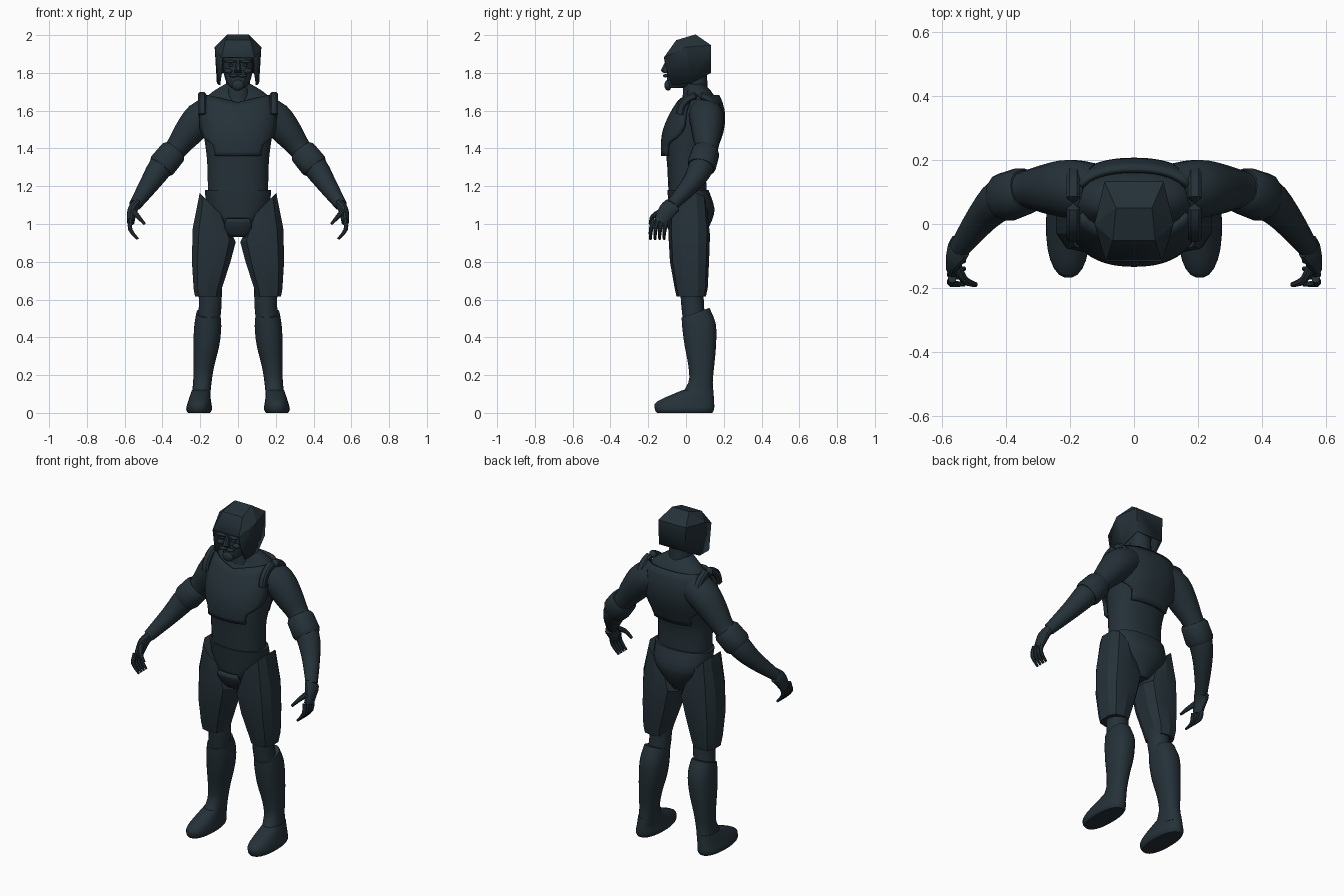
import bpy, bmesh, math
from mathutils import Vector, Matrix

cube = bpy.data.objects.get("Cube")
if cube:
    bpy.data.objects.remove(cube, do_unlink=True)

# One flat colour for the whole figure
slate = bpy.data.materials.new("dark_slate")
slate.use_nodes = True
tone = (.018, .031, .04, 1)
slate.diffuse_color = tone
slate.node_tree.nodes["Principled BSDF"].inputs["Base Color"].default_value = tone


def make(name, verts, faces, angle=40, pair=False, thick=0):
    """Create a mesh object; a pair also gets a mirrored twin."""
    sides = (("left_", 1), ("right_", -1)) if pair else (("", 1),)
    for prefix, side in sides:
        mesh = bpy.data.meshes.new(prefix + name)
        mesh.from_pydata([(x * side, y, z) for x, y, z in verts], [], faces)
        bm = bmesh.new()
        bm.from_mesh(mesh)
        bmesh.ops.recalc_face_normals(bm, faces=bm.faces)
        bm.to_mesh(mesh)
        bm.free()
        mesh.materials.append(slate)
        mesh.shade_smooth()
        mesh.set_sharp_from_angle(angle=math.radians(angle))
        obj = bpy.data.objects.new(prefix + name, mesh)
        bpy.context.collection.objects.link(obj)
        if thick:
            shell = obj.modifiers.new("thickness", "SOLIDIFY")
            shell.thickness = thick
            shell.offset = 0


def flow(rows, steps):
    """Smoothly interpolate between rows of numbers."""
    out = []
    last = len(rows) - 1
    for i in range(last):
        before, start, end, after = (rows[min(max(i + k, 0), last)] for k in (-1, 0, 1, 2))
        for j in range(steps):
            t = j / steps
            row = []
            for p, q, r, s in zip(before, start, end, after):
                leave, arrive = (r - p) / 2, (s - q) / 2
                row.append(q + t * leave + t * t * (3 * (r - q) - 2 * leave - arrive)
                           + t ** 3 * (2 * (q - r) + leave + arrive))
            out.append(row)
    return out + [list(rows[-1])]


def skin(count, sides):
    """Faces joining a series of rings, closed at both ends."""
    faces = [(r * sides + i, r * sides + (i + 1) % sides,
              (r + 1) * sides + (i + 1) % sides, (r + 1) * sides + i)
             for r in range(count - 1) for i in range(sides)]
    return faces + [tuple(range(sides)), tuple(range((count - 1) * sides, count * sides))]


def unit_ring(sides, power):
    """Rounded square of radius one; a power of two gives a circle."""
    for i in range(sides):
        angle = math.tau * (i + .5) / sides
        c, s = math.cos(angle), math.sin(angle)
        yield (math.copysign(abs(c) ** (2 / power), c),
               math.copysign(abs(s) ** (2 / power), s))


def stack(name, rows, sides=24, power=2.3, steps=3, angle=40, pair=False, tilt=(0, 0)):
    """Level rings: z, x min, x max, y min, y max. The tilt slopes the top ring."""
    rows = flow(rows, steps)
    verts = []
    for i, (z, x0, x1, y0, y1) in enumerate(rows):
        weight = (i / (len(rows) - 1)) ** 4
        for u, v in unit_ring(sides, power):
            dx, dy = u * (x1 - x0) / 2, v * (y1 - y0) / 2
            slope = weight * (tilt[0] * dx + tilt[1] * dy)
            verts.append(((x0 + x1) / 2 + dx, (y0 + y1) / 2 + dy, z + slope))
    make(name, verts, skin(len(rows), sides), angle, pair)


def centred(name, rows, **options):
    """Level rings about the middle: z, half width, y min, y max."""
    stack(name, [(z, -w, w, front, back) for z, w, front, back in rows], **options)


def limb(name, rows, sides=16, power=2, steps=3, depth=1, pair=True):
    """Rings along a path: x, y, z, radius."""
    rows = flow(rows, steps)
    points = [Vector(row[:3]) for row in rows]
    verts = []
    for i, point in enumerate(points):
        along = points[min(i + 1, len(points) - 1)] - points[max(i - 1, 0)]
        across = along.cross(Vector((0, 1, 0))).normalized()
        deep = along.cross(across).normalized() * depth
        verts += [point + (across * u + deep * v) * rows[i][3] for u, v in unit_ring(sides, power)]
    make(name, verts, skin(len(rows), sides), pair=pair)


def drape(name, outline, body, side, dip=0, gap=.018, cols=16):
    """Plate laid over a centred body; outline: z, half width. Side -1 is the front."""
    body = flow(body, 3)
    outline = flow(outline, 2)
    verts = []
    for i, (edge, half_width) in enumerate(outline):
        for j in range(cols + 1):
            t = 2 * j / cols - 1
            z = edge - dip * (1 - abs(t)) * i / (len(outline) - 1)
            low, high = next((a, b) for a, b in zip(body, body[1:]) if z <= b[0])
            mix = (z - low[0]) / (high[0] - low[0])
            w, front, back = (a + (b - a) * mix for a, b in zip(low[1:], high[1:]))
            reach = max(0, 1 - abs(half_width * t / (w + gap)) ** 2.3) ** (1 / 2.3)
            verts.append((half_width * t, (front + back) / 2
                          + side * ((back - front) / 2 + gap) * reach, z))
    n = cols + 1
    faces = [(r * n + i, r * n + i + 1, (r + 1) * n + i + 1, (r + 1) * n + i)
             for r in range(len(outline) - 1) for i in range(cols)]
    make(name, verts, faces, thick=gap)


def lump(name, place, size, pair=False):
    """Small faceted ellipsoid for the features of the face."""
    bm = bmesh.new()
    bmesh.ops.create_icosphere(bm, subdivisions=2, radius=1,
                               matrix=Matrix.LocRotScale(Vector(place), None, Vector(size)))
    make(name, [v.co.copy() for v in bm.verts],
         [[v.index for v in f.verts] for f in bm.faces], pair=pair)
    bm.free()


# Torso, neck and pelvis
torso = [(1.1, .16, -.09, .11), (1.3, .163, -.1, .11), (1.4, .172, -.107, .14),
         (1.5, .187, -.095, .175), (1.6, .195, -.05, .178), (1.68, .16, 0, .15), (1.74, .07, 0, .1)]
pelvis = [(.93, .05, -.04, .09), (1, .11, -.08, .13), (1.08, .165, -.09, .152), (1.18, .176, -.1, .12)]
centred("torso", torso)
centred("pelvis", pelvis)
limb("neck", [(0, .05, 1.66, .07), (0, .05, 1.82, .06)], pair=False)
drape("groin_guard", [(.935, .04), (.98, .07), (1.03, .06)], pelvis, -1)

# Chest and back armour share an outline, joined by shoulder straps
armour = [(1.36, .12), (1.42, .13), (1.46, .18), (1.52, .2), (1.6, .195), (1.68, .165)]
drape("chest_plate", armour, torso, -1, dip=.04)
drape("back_plate", armour, torso, 1)
limb("shoulder_strap", [(.19, .065 - .1 * math.cos(a), 1.58 + .1 * math.sin(a), .022)
                        for a in (i * math.pi / 6 for i in range(7))], sides=8, power=3)

# Arms: sleeve, elbow cuff and forearm
elbow, cuff_end = (.335, .107, 1.39), (.41, .08, 1.3)
limb("arm", [(.13, .1, 1.59, .09), (.2, .11, 1.555, .092), (.27, .11, 1.475, .078),
             (*elbow, .06), (*cuff_end, .066), (.47, .025, 1.21, .052), (.545, -.075, 1.1, .033)])
cuff = []
for t, radius in ((0, .064), (.15, .074), (.85, .076), (1, .068)):
    cuff.append((*Vector(elbow).lerp(Vector(cuff_end), t), radius))
limb("elbow_cuff", cuff, power=2.3, steps=1)

# Hands: palm, four bent fingers and a thumb
limb("palm", [(.543, -.07, 1.1, .026), (.56, -.1, 1.07, .026), (.568, -.135, 1.01, .02)],
     sides=12, depth=1.8)
for i, finger in enumerate(("little", "ring", "middle", "index")):
    y = -.1 - .024 * i
    limb(finger + "_finger", [(.568, y, 1.025, .013), (.57, y - .014, .97, .012),
                              (.53, y - .016, .92, .007)], sides=8)
limb("thumb", [(.558, -.125, 1.07, .018), (.53, -.175, 1.04, .013), (.494, -.19, 1, .008)], sides=8)

# Legs: faceted thigh armour, knee, boot and foot
stack("thigh_armour", [(.615, .095, .23, -.05, .105), (.66, .083, .238, -.06, .115),
                       (.8, .038, .248, -.085, .122), (.94, .008, .244, -.093, .127),
                       (1.1, .07, .205, -.085, .11)],
      sides=10, power=2.8, steps=1, angle=22, pair=True, tilt=(1, 0))
limb("knee", [(.16, .05, .44, .06), (.147, .035, .57, .061), (.15, .03, .7, .065)])
stack("boot", [(.07, .148, .25, -.05, .148), (.16, .14, .238, .012, .142),
               (.25, .125, .237, .012, .15), (.36, .098, .237, -.008, .16),
               (.46, .088, .232, -.02, .158), (.53, .095, .22, -.024, .125)],
      pair=True, tilt=(0, .35))
stack("foot", [(0, .148, .265, -.155, .14), (.02, .137, .275, -.166, .15),
               (.06, .142, .265, -.155, .15), (.12, .15, .245, -.02, .145)], pair=True)

# Faceted helmet: one half as named corners, mirrored across the middle
half = {"crown": (.055, .05, 2), "fore": (.065, -.05, 1.97), "rear": (.09, .13, 1.945),
        "temple": (.12, 0, 1.935), "brow": (.085, -.115, 1.88), "nape": (.085, .13, 1.8),
        "jaw": (.108, .03, 1.745), "chin": (.098, -.075, 1.735), "cheek": (.088, -.1, 1.81)}
panels = ["crown fore temple", "crown temple rear", "fore brow temple", "rear temple jaw nape",
          "temple brow cheek", "temple cheek chin jaw"]
bridges = ["crown fore", "crown rear", "rear nape", "fore brow"]
names = list(half)
count = len(names)
verts = list(half.values()) + [(-x, y, z) for x, y, z in half.values()]
faces = []
for panel in panels:
    corners = [names.index(word) for word in panel.split()]
    faces += [corners, [c + count for c in corners]]
for bridge in bridges:
    a, b = (names.index(word) for word in bridge.split())
    faces.append((a, b, b + count, a + count))
make("helmet", verts, faces, angle=12, thick=.008)

# Face inside the helmet
centred("head", [(1.72, .035, -.1, 0), (1.745, .06, -.102, .06), (1.8, .078, -.1, .1),
                 (1.88, .08, -.098, .11), (1.93, .07, -.08, .1)], sides=14, steps=2, angle=25)
centred("nose", [(1.8, .02, -.12, -.09), (1.812, .019, -.136, -.09), (1.868, .009, -.106, -.08)],
        sides=8, steps=1, angle=25)
lump("beard", (0, -.095, 1.735), (.035, .02, .03))
lump("moustache", (.024, -.108, 1.785), (.026, .014, .009), pair=True)
lump("cheek", (.052, -.09, 1.81), (.024, .016, .014), pair=True)
lump("eye", (.038, -.098, 1.84), (.014, .008, .007), pair=True)
lump("brow", (.042, -.1, 1.86), (.034, .014, .008), pair=True)
